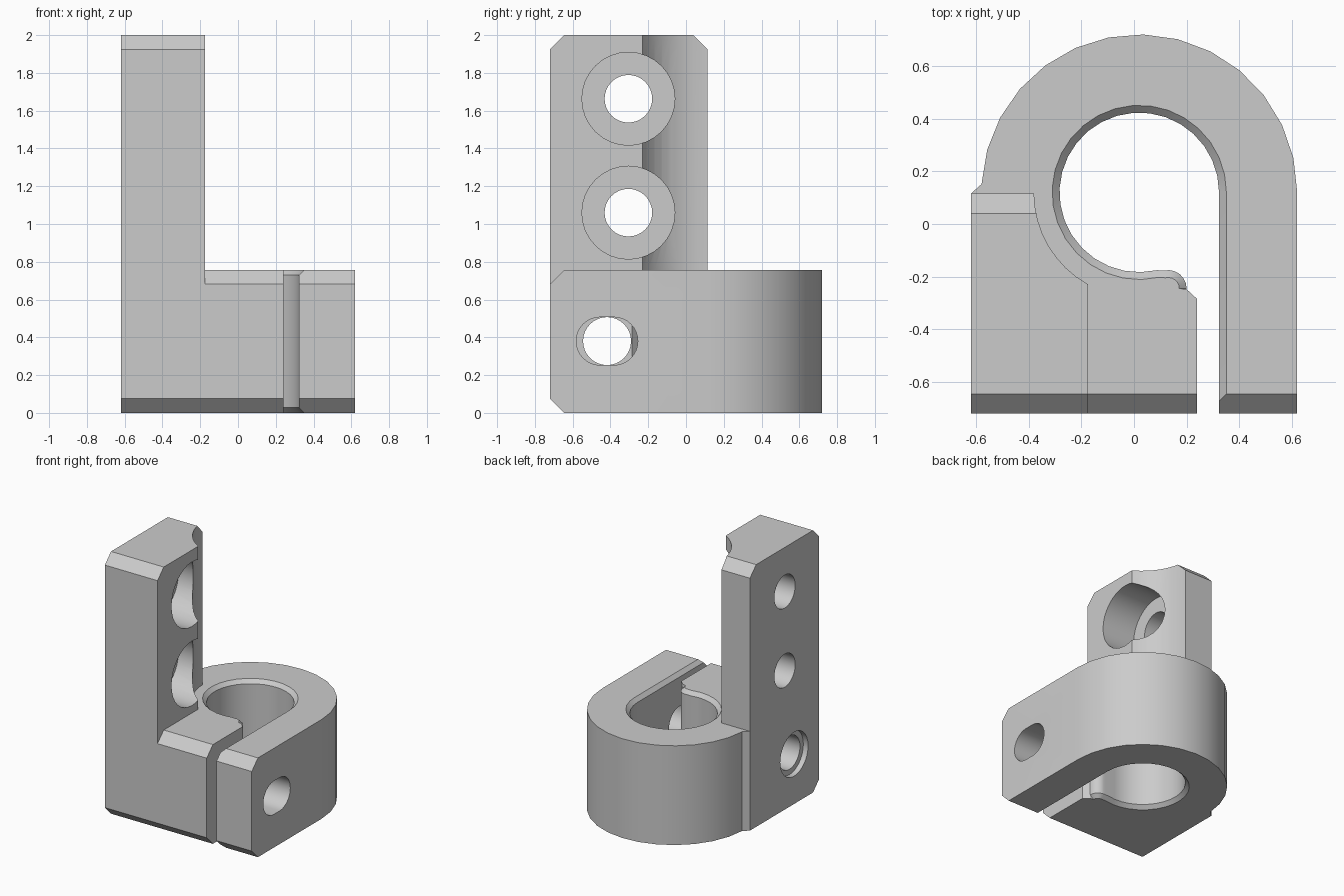
import bpy
import bmesh
from math import radians, cos, sin

CX, CY = 0.02, 0.12        # bore axis
LEFT, FRONT = -0.62, -0.72
DECK, TOP = 0.757, 2.0     # clamp height, arm height
CHAMFER = 0.075

if "Cube" in bpy.data.objects:
    bpy.data.objects.remove(bpy.data.objects["Cube"], do_unlink=True)

grey = bpy.data.materials.new("plain grey")
grey.use_nodes = True
grey.diffuse_color = (0.6, 0.6, 0.6, 1)
grey.node_tree.nodes["Principled BSDF"].inputs["Base Color"].default_value = grey.diffuse_color


def arc(x, y, r, start, end, steps):
    """Points along a circular arc, angles in degrees."""
    angles = [radians(start + (end - start) * i / steps) for i in range(steps + 1)]
    return [(x + r * cos(a), y + r * sin(a)) for a in angles]


def loft(name, rings):
    """Solid skinned through matching rings of 3D points."""
    bm = bmesh.new()
    rows = [[bm.verts.new(p) for p in ring] for ring in rings]
    for low, high in zip(rows, rows[1:]):
        for i in range(len(low)):
            bm.faces.new((low[i - 1], low[i], high[i], high[i - 1]))
    bm.faces.new(rows[0])
    bm.faces.new(rows[-1])
    bmesh.ops.recalc_face_normals(bm, faces=bm.faces)
    mesh = bpy.data.meshes.new(name)
    bm.to_mesh(mesh)
    bm.free()
    mesh.materials.append(grey)
    obj = bpy.data.objects.new(name, mesh)
    bpy.context.collection.objects.link(obj)
    return obj


def prism_z(name, outline, z0, z1):
    return loft(name, [[(x, y, z) for x, y in outline] for z in (z0, z1)])


def prism_x(name, outline, x0, x1):
    return loft(name, [[(x, y, z) for y, z in outline] for x in (x0, x1)])


def combine(target, tool, operation):
    """Apply a boolean and discard the tool."""
    bpy.context.view_layer.objects.active = target
    mod = target.modifiers.new("combine", 'BOOLEAN')
    mod.operation = operation
    mod.solver = 'EXACT'
    mod.object = tool
    bpy.ops.object.modifier_apply(modifier=mod.name)
    bpy.data.objects.remove(tool, do_unlink=True)


def drill(target, y, z, r, x0, x1, stretch=0):
    """Cut a round or slotted hole along x."""
    outline = arc(y + stretch, z, r, -90, 90, 16) + arc(y - stretch, z, r, 90, 270, 16)
    if not stretch:
        outline = arc(y, z, r, 0, 360, 32)[:-1]
    combine(target, prism_x("drill", outline, x0, x1), 'DIFFERENCE')


# Clamp body: rounded footprint trimmed by a chamfered side profile
footprint = [(LEFT, -1), (CX + 0.6, -1)] + arc(CX, CY, 0.6, 0, 177, 14) + [(LEFT, CY - 0.005)]
bracket = prism_z("clamp_bracket", footprint, -0.2, 1)
side = [(FRONT, CHAMFER), (FRONT + CHAMFER, 0), (1, 0), (1, DECK),
        (FRONT + CHAMFER, DECK), (FRONT, DECK - CHAMFER)]
combine(bracket, prism_x("side_profile", side, -1, 1), 'INTERSECT')

# Upright arm: footprint hollowed around the bore, chamfered at the top
footprint = [(LEFT, -1), (-0.175, -1)] + arc(CX, CY, 0.4, 240.8, 180, 8) + [(-0.38, 0.3), (LEFT, 0.3)]
arm = prism_z("arm", footprint, 0.2, 3)
back = CY - 0.005
side = [(FRONT, 0.3), (back, 0.3), (back, TOP - CHAMFER), (back - CHAMFER, TOP),
        (FRONT + CHAMFER, TOP), (FRONT, TOP - CHAMFER)]
combine(arm, prism_x("side_profile", side, -1, 1), 'INTERSECT')
combine(bracket, arm, 'UNION')


# Bore, rounded lip and clamping slot, with a small chamfer at both ends
def bore_outline(grow):
    return (arc(CX, CY, 0.303 + grow, 0, 283, 24)
            + arc(0.13, -0.245, 0.07 - grow, 105, 0, 6)
            + [(0.2, -0.248), (0.24, -0.285), (0.24, -1), (CX + 0.303 + grow, -1)])


E = 0.028
levels = [(-0.1, E), (0, E), (E, 0), (DECK - E, 0), (DECK, E), (DECK + 0.1, E)]
bore = loft("bore", [[(x, y, z) for x, y in bore_outline(g)] for z, g in levels])
combine(bracket, bore, 'DIFFERENCE')

# Counterbored mounting holes in the arm
for z in (1.06, 1.663):
    drill(bracket, -0.305, z, 0.126, -1, 0)
    drill(bracket, -0.305, z, 0.246, -0.46, 0.1)

# Clamp screw hole: recessed on the arm side, slotted through the free jaw
drill(bracket, -0.418, 0.38, 0.127, -1, 0.28)
drill(bracket, -0.418, 0.38, 0.168, -1, LEFT + 0.04)
drill(bracket, -0.418, 0.38, 0.127, 0.27, 1, stretch=0.036)

# Smooth curved walls, keep machined edges crisp
bpy.ops.object.select_all(action='DESELECT')
bracket.select_set(True)
bpy.context.view_layer.objects.active = bracket
bpy.ops.object.shade_smooth_by_angle(angle=radians(25))
